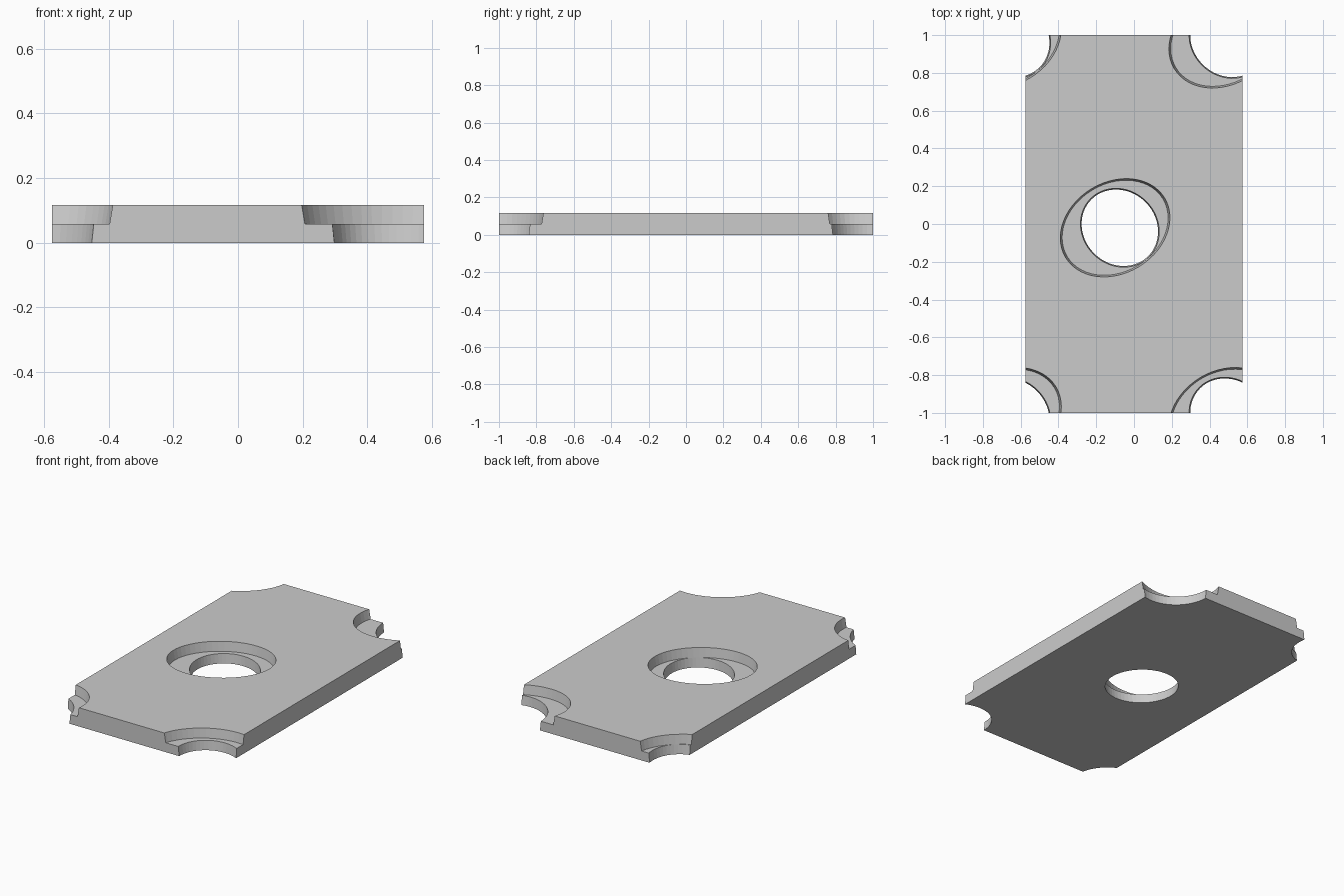
import bpy, bmesh, math
from mathutils import Matrix

cube = bpy.data.objects.get("Cube")
if cube:
    bpy.data.objects.remove(cube, do_unlink=True)

WIDTH, LENGTH, HEIGHT, LEDGE = 1.15, 2.0, 0.116, 0.058
# holes repeat at the middle and half a tile away at each corner
OFFSETS = [(0, 0)] + [(sx * WIDTH / 2, sy * LENGTH / 2) for sx in (-1, 1) for sy in (-1, 1)]

grey = bpy.data.materials.new("plain_grey")
grey.use_nodes = True
colour = (0.6, 0.6, 0.6, 1)
grey.diffuse_color = colour
grey.node_tree.nodes["Principled BSDF"].inputs["Base Color"].default_value = colour


def make_object(name, bm):
    mesh = bpy.data.meshes.new(name)
    bm.to_mesh(mesh)
    bm.free()
    mesh.materials.append(grey)
    obj = bpy.data.objects.new(name, mesh)
    bpy.context.collection.objects.link(obj)
    return obj


def hole_cutters(name, centre, radii, angle, z0, z1):
    """Slightly flared oval plugs, one for every hole."""
    bm = bmesh.new()
    for dx, dy in OFFSETS:
        place = (Matrix.Translation((centre[0] + dx, centre[1] + dy, (z0 + z1) / 2))
                 @ Matrix.Rotation(math.radians(angle), 4, 'Z')
                 @ Matrix.Diagonal((radii[0], radii[1], 1, 1)))
        bmesh.ops.create_cone(bm, cap_ends=True, segments=56, radius1=0.96,
                              radius2=1.0, depth=z1 - z0, matrix=place)
    obj = make_object(name, bm)
    obj.hide_render = True
    return obj


# flat plate
bm = bmesh.new()
bmesh.ops.create_cube(bm, size=1, matrix=Matrix.Translation((0, 0, HEIGHT / 2))
                      @ Matrix.Diagonal((WIDTH, LENGTH, HEIGHT, 1)))
plate = make_object("plate", bm)

# wide upper recess and narrower through hole
cutters = [
    hole_cutters("recess_cutter", (-0.10, -0.02), (0.308, 0.243), 31, LEDGE, HEIGHT + 0.01),
    hole_cutters("through_cutter", (-0.075, -0.02), (0.22, 0.199), -45, -0.01, LEDGE + 0.01),
]
for cutter in cutters:
    mod = plate.modifiers.new(cutter.name, 'BOOLEAN')
    mod.operation = 'DIFFERENCE'
    mod.solver = 'EXACT'
    mod.object = cutter

# keep the cut shape and drop the helpers
bpy.context.view_layer.update()
evaluated = plate.evaluated_get(bpy.context.evaluated_depsgraph_get())
cut_mesh = bpy.data.meshes.new_from_object(evaluated)
plate.modifiers.clear()
plate.data = cut_mesh
for cutter in cutters:
    bpy.data.objects.remove(cutter, do_unlink=True)
